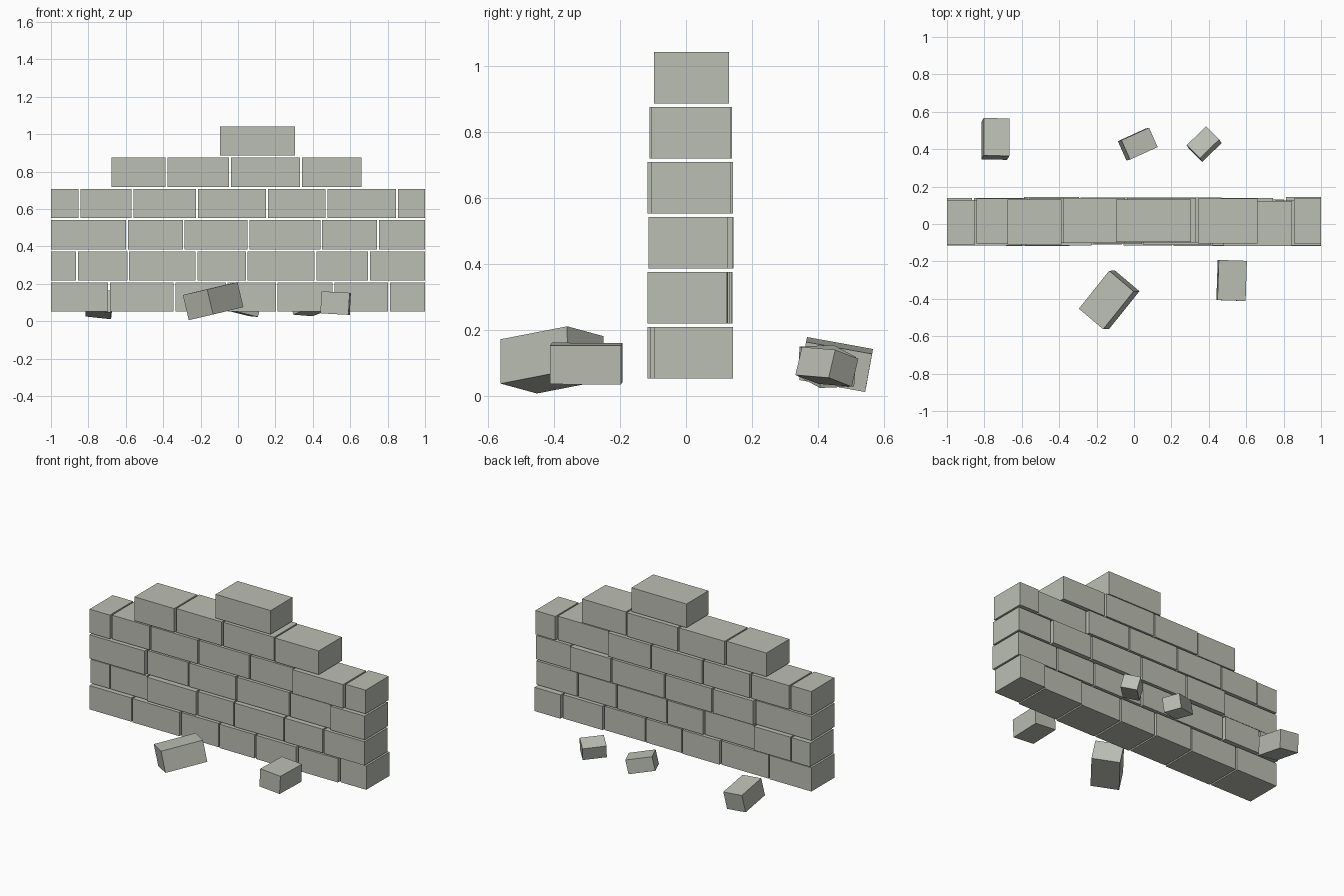
import bpy, bmesh, random
from mathutils import Vector, Matrix

random.seed(4)
cube = bpy.data.objects.get("Cube")
if cube:
    bpy.data.objects.remove(cube, do_unlink=True)

# One stone colour for every brick
stone = bpy.data.materials.new("pale_grey_stone")
stone.use_nodes = True
colour = (0.50, 0.52, 0.455, 1)
stone.diffuse_color = colour
stone.node_tree.nodes["Principled BSDF"].inputs["Base Color"].default_value = colour


def brick(name, matrix):
    mesh = bpy.data.meshes.new(name)
    bm = bmesh.new()
    bmesh.ops.create_cube(bm, size=1, matrix=matrix)
    bmesh.ops.recalc_face_normals(bm, faces=bm.faces)
    bm.to_mesh(mesh)
    bm.free()
    mesh.materials.append(stone)
    obj = bpy.data.objects.new(name, mesh)
    bpy.context.collection.objects.link(obj)


def wall_brick(name, x0, x1, z, y, depth):
    centre = Matrix.Translation(((x0 + x1) / 2, y, z + HEIGHT / 2))
    brick(name, centre @ Matrix.Diagonal((x1 - x0, depth, HEIGHT, 1)))


def loose_brick(name, centre, along, across, height):
    # The two edge vectors set the tilt; the third axis is their normal
    u, v = Vector(along), Vector(across)
    v -= u * (u.dot(v) / u.length_squared)
    w = u.cross(v).normalized() * height
    axes = Matrix((u, v, w)).transposed().to_4x4()
    brick(name, Matrix.Translation(centre) @ axes)


# Courses of the wall: x of each joint from one end to the other
HEIGHT, RISE, BASE, GAP = 0.156, 0.167, 0.051, 0.01
courses = [
    (-1, -0.69, -0.34, -0.06, 0.207, 0.51, 0.807, 1),
    (-1, -0.86, -0.587, -0.222, 0.047, 0.415, 0.70, 1),
    (-1, -0.593, -0.29, 0.057, 0.445, 0.748, 1),
    (-1, -0.848, -0.565, -0.22, 0.155, 0.473, 0.85, 1),
    (-0.675, -0.382, -0.042, 0.337, 0.66),
    (-0.095, 0.305),
]
# Upper courses step in and out by known amounts, the rest at random
offsets = {4: (0.01, 0.018, 0.02, 0.015), 5: (0.017,)}
for row, joints in enumerate(courses):
    last = len(joints) - 2
    for i, (a, b) in enumerate(zip(joints, joints[1:])):
        y = offsets[row][i] if row in offsets else 0.013 + random.uniform(-0.012, 0.012)
        x0 = a + (GAP / 2 if i > 0 else 0)
        x1 = b - (GAP / 2 if i < last else 0)
        wall_brick(f"wall_brick_{row + 1}_{i + 1}", x0, x1, BASE + row * RISE, y,
                   0.228 if row == 5 else 0.24)

# Fallen bricks around the wall
loose_brick("fallen_brick_front_large", (-0.133, -0.406, 0.108),
            (0.13, -0.11, 0.03), (-0.165, -0.2, -0.04), 0.138)
loose_brick("fallen_brick_front_small", (0.522, -0.302, 0.097),
            (0.15, -0.005, -0.008), (0, -0.215, 0), 0.118)
loose_brick("fallen_brick_back_right", (-0.741, 0.455, 0.094),
            (0.137, -0.003, -0.015), (-0.007, -0.2, 0.037), 0.118)
loose_brick("fallen_brick_back_middle", (0.02, 0.427, 0.088),
            (0.147, 0.067, -0.036), (0.045, -0.104, -0.004), 0.092)
loose_brick("fallen_brick_back_left", (0.375, 0.427, 0.087),
            (-0.07, 0.07, -0.027), (-0.1, -0.105, 0.01), 0.088)
